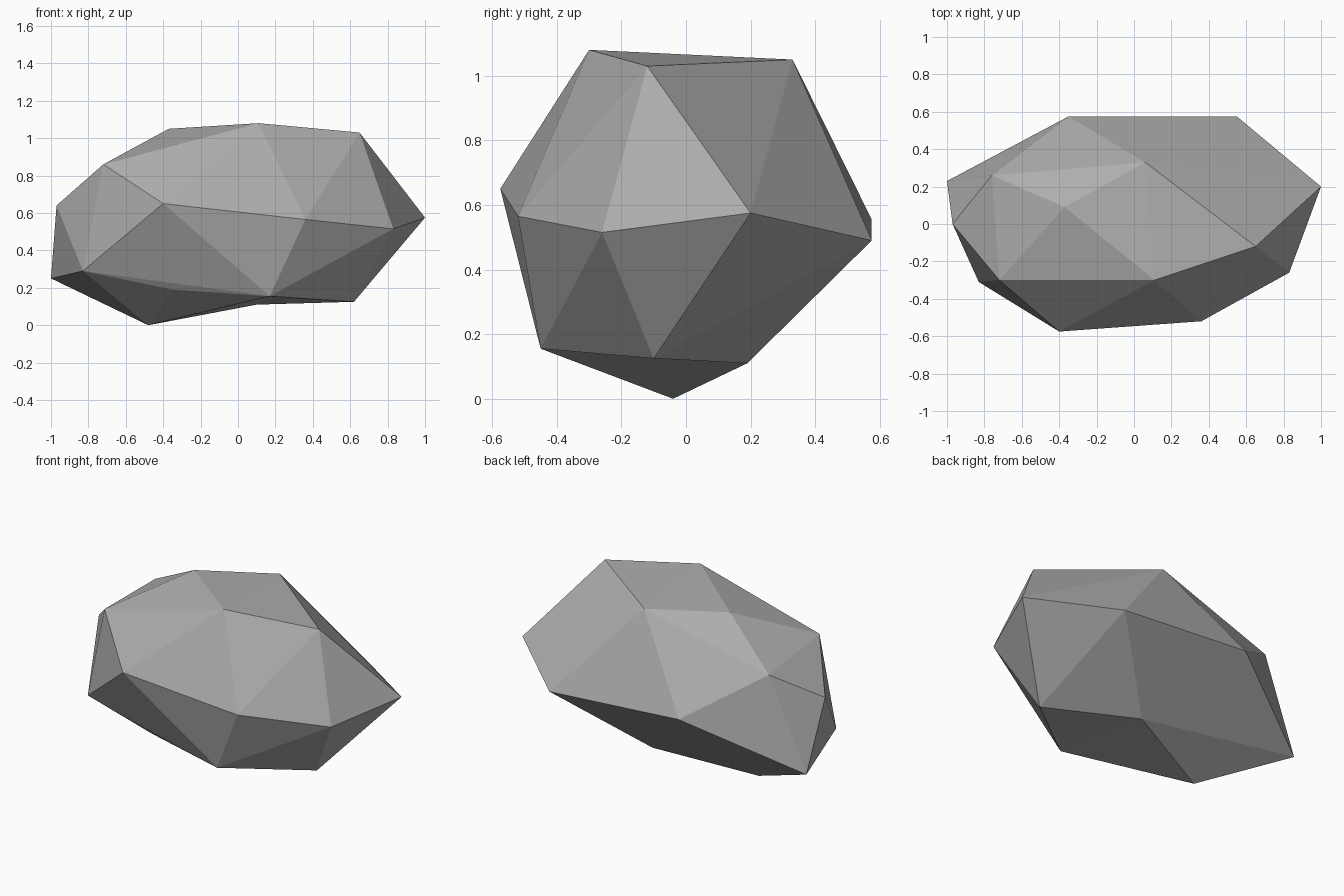
import bpy
import bmesh

cube = bpy.data.objects.get("Cube")
if cube:
    bpy.data.objects.remove(cube, do_unlink=True)


def make_material(name, colour):
    mat = bpy.data.materials.new(name)
    mat.use_nodes = True
    mat.diffuse_color = colour
    mat.node_tree.nodes["Principled BSDF"].inputs["Base Color"].default_value = colour
    return mat


# Corner points of the boulder, grouped by ring
crown = [(-.72, -.30, .86), (.11, -.30, 1.08), (.65, -.12, 1.03),
         (.06, .33, 1.05), (-.76, .26, .825), (-.37, .09, 1.05)]
girdle = [(-.97, 0, .64), (-1, .23, .25), (-.83, -.31, .29), (-.40, -.575, .65),
          (.36, -.52, .565), (.83, -.26, .515), (1, .20, .575),
          (.55, .575, .49), (-.35, .575, .555)]
shoulder = (-.35, -.35, .19)
foot = (-.48, -.04, 0)
front_base = (.17, -.45, .155)
side_base = (.62, -.10, .125)
back_base = (.10, .19, .11)

# Wrap a faceted skin around the corners
bm = bmesh.new()
for point in crown + girdle + [shoulder, front_base, back_base]:
    bm.verts.new(point)
foot_vert = bm.verts.new(foot)
side_vert = bm.verts.new(side_base)
bmesh.ops.convex_hull(bm, input=bm.verts[:])

# Fold the underside inward beside the foot
ridge = bm.edges.get((foot_vert, side_vert))
if ridge:
    bmesh.utils.edge_rotate(ridge, True)
bmesh.ops.recalc_face_normals(bm, faces=bm.faces[:])

mesh = bpy.data.meshes.new("boulder")
bm.to_mesh(mesh)
bm.free()
mesh.materials.append(make_material("stone grey", (.42, .42, .42, 1)))
boulder = bpy.data.objects.new("boulder", mesh)
bpy.context.collection.objects.link(boulder)
